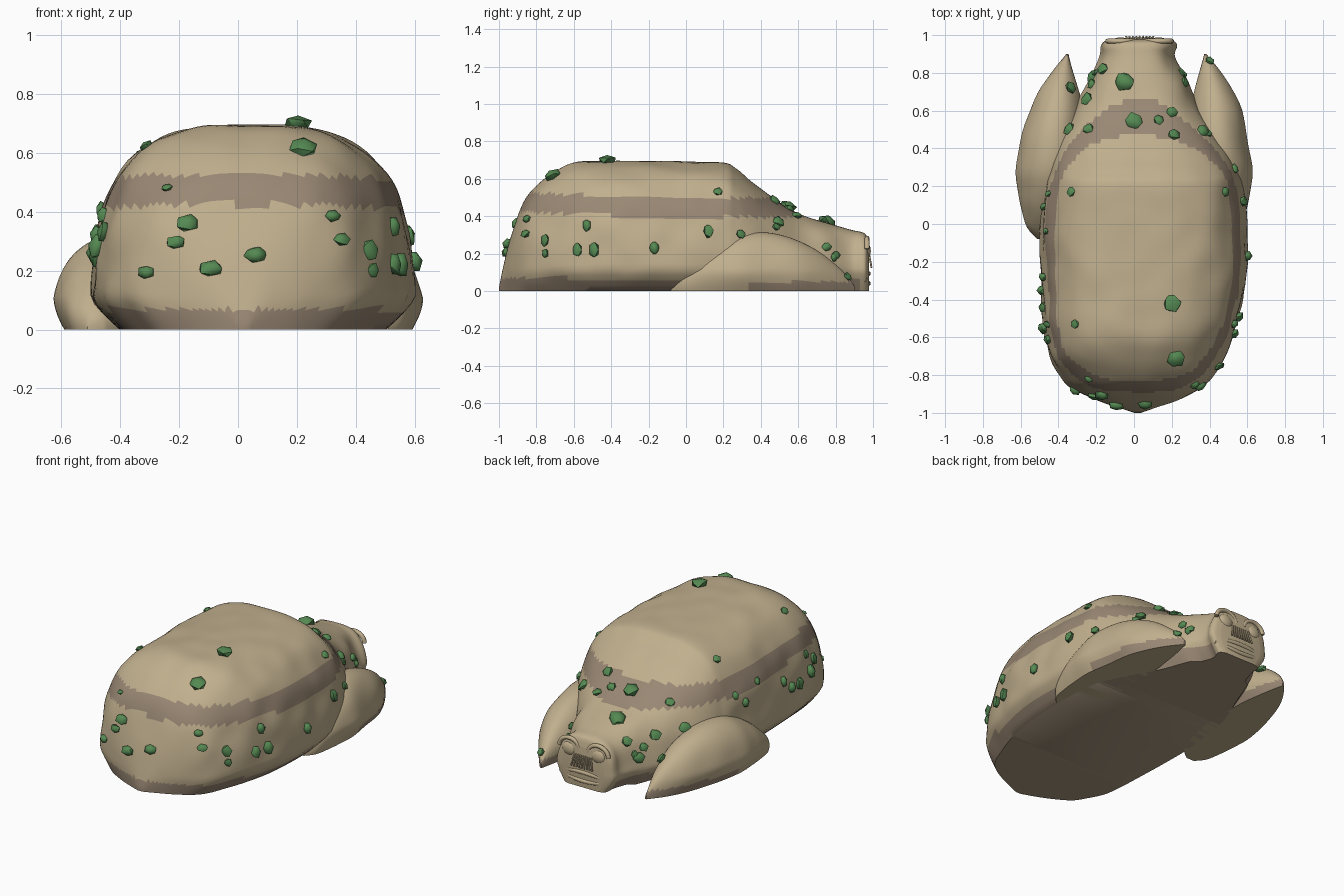
import bpy, bmesh, math, random
from mathutils import Vector, noise

if "Cube" in bpy.data.objects:
    bpy.data.objects.remove(bpy.data.objects["Cube"])

random.seed(4)


def material(name, rgb):
    m = bpy.data.materials.new(name)
    m.diffuse_color = (*rgb, 1)
    m.use_nodes = True
    m.node_tree.nodes["Principled BSDF"].inputs["Base Color"].default_value = m.diffuse_color
    return m


SAND = material("sand", (0.53, 0.43, 0.27))
BAND = material("taupe", (0.32, 0.245, 0.175))
BELLY = material("belly brown", (0.40, 0.315, 0.22))
MOSS = material("moss green", (0.09, 0.25, 0.085))


def finish(bm, name, mats, rule=None, angle=45):
    bmesh.ops.recalc_face_normals(bm, faces=bm.faces)
    for f in bm.faces:
        f.smooth = True
        if rule:
            f.material_index = rule(f.calc_center_median(), f.normal)
    me = bpy.data.meshes.new(name)
    bm.to_mesh(me)
    bm.free()
    for m in mats:
        me.materials.append(m)
    ob = bpy.data.objects.new(name, me)
    bpy.context.collection.objects.link(ob)
    bpy.context.view_layer.objects.active = ob
    ob.select_set(True)
    bpy.ops.object.shade_smooth_by_angle(angle=math.radians(angle))
    ob.select_set(False)
    return ob


def resample(rows, steps):
    """Smooth in-between sections, kept close to the neighbouring values."""
    out = []
    for i in range(len(rows) - 1):
        p = [rows[max(0, min(len(rows) - 1, i + k))] for k in (-1, 0, 1, 2)]
        for s in range(steps):
            t = s / steps
            row = []
            for a, b, c, d in zip(*p):
                v = 0.5 * (2 * b + (c - a) * t + (2 * a - 5 * b + 4 * c - d) * t * t
                           + (3 * b - a - 3 * c + d) * t ** 3)
                row.append(min(max(v, min(b, c) - 0.01), max(b, c) + 0.01))
            out.append(row)
    return out + [list(rows[-1])]


def loft(rows, power, count, tuck, bump):
    """Flat-bottomed rounded arches (y, x_left, x_right, height) joined along y."""
    bm = bmesh.new()
    rings = []
    for y, x0, x1, h in rows:
        ring = []
        for k in range(count + 1):
            a = math.pi * k / count
            c, s = math.cos(a), max(0, math.sin(a))
            r = (abs(c) ** power + s ** power) ** (-1 / power)
            z = max(0, h * r * s)
            narrow = 1 - tuck(y) * max(0, 1 - z / 0.11) ** 1.3
            p = Vector(((x0 + x1) / 2 + (x1 - x0) / 2 * r * c * narrow, y, z))
            n = noise.noise(p * 7) * bump * min(1, z / 0.1)
            p += Vector((c * n, 0, s * n * 0.5))
            ring.append(bm.verts.new(p))
        rings.append(ring)
    for a, b in zip(rings, rings[1:]):
        for k in range(count + 1):
            j = (k + 1) % (count + 1)
            bm.faces.new((a[k], a[j], b[j], b[k]))
    bm.faces.new(rings[0])
    bm.faces.new(rings[-1])
    return bm


# Body: shell, neck and head in one skin
BODY = [
    (-1.0, 0.0, 0.04, 0.02), (-0.97, -0.10, 0.13, 0.16), (-0.93, -0.21, 0.24, 0.31),
    (-0.87, -0.33, 0.36, 0.47), (-0.80, -0.39, 0.43, 0.56), (-0.70, -0.45, 0.48, 0.64),
    (-0.58, -0.475, 0.53, 0.69), (-0.40, -0.49, 0.58, 0.695), (-0.20, -0.50, 0.60, 0.695),
    (0.0, -0.50, 0.60, 0.69), (0.20, -0.475, 0.58, 0.685), (0.27, -0.46, 0.56, 0.65),
    (0.35, -0.44, 0.52, 0.585), (0.45, -0.40, 0.46, 0.51), (0.60, -0.32, 0.36, 0.415),
    (0.75, -0.25, 0.29, 0.365), (0.88, -0.185, 0.22, 0.325), (0.94, -0.18, 0.235, 0.312),
    (0.965, -0.165, 0.225, 0.295), (0.978, -0.12, 0.18, 0.25)]


def body_colour(c, n):
    if n.z < -0.95 and c.z < 0.01:
        return 2
    middle = max(0.475 - 0.05 * (c.y + 0.85) / 1.2, 0.447)
    if abs(c.z - middle) < 0.052:
        return 1
    return 1 if c.z < 0.07 and c.y < 0.93 else 0


finish(loft(resample(BODY, 5), 3, 76, lambda y: 0.18 if y < 0.8 else 0.3, 0.014),
       "body", [SAND, BAND, BELLY], body_colour)

# Flippers: the same section list mirrored to the other side
FLIPPER = [
    (-0.08, 0.45, 0.52, 0.04), (-0.02, 0.36, 0.585, 0.12), (0.08, 0.30, 0.615, 0.21),
    (0.18, 0.27, 0.63, 0.27), (0.30, 0.25, 0.638, 0.31), (0.45, 0.25, 0.61, 0.31),
    (0.60, 0.26, 0.56, 0.27), (0.72, 0.285, 0.505, 0.205), (0.82, 0.315, 0.435, 0.125),
    (0.90, 0.345, 0.36, 0.03)]


def flipper_colour(c, n):
    return 1 if 0.002 < c.z < 0.05 and c.y > 0.35 else 0


for side, name, shift in ((-1, "left_flipper", 0.0), (1, "right_flipper", 0.025)):
    rows = []
    for y, inner, outer, h in FLIPPER:
        move = shift * min(1, max(0, (y + 0.1) / 0.6))
        a, b = sorted((side * inner + move, side * outer + move * (y > 0.5)))
        rows.append((y, a, b, h))
    finish(loft(resample(rows, 4), 2.1, 44, lambda y: 0.25, 0.006), name, [SAND, BAND], flipper_colour)


# Face parts on the flat end of the head
def ball(name, loc, scale):
    bm = bmesh.new()
    bmesh.ops.create_uvsphere(bm, u_segments=20, v_segments=12, radius=1)
    bmesh.ops.scale(bm, vec=scale, verts=bm.verts)
    bmesh.ops.translate(bm, vec=loc, verts=bm.verts)
    return finish(bm, name, [SAND])


def tube(name, points, radius):
    cu = bpy.data.curves.new(name, 'CURVE')
    cu.dimensions = '3D'
    cu.bevel_depth = radius
    cu.bevel_resolution = 2
    cu.use_fill_caps = True
    sp = cu.splines.new('POLY')
    sp.points.add(len(points) - 1)
    for q, p in zip(sp.points, points):
        q.co = (*p, 1)
    cu.materials.append(SAND)
    bpy.context.collection.objects.link(bpy.data.objects.new(name, cu))


HX = 0.03
for side, name in ((-1, "left"), (1, "right")):
    ex = HX + side * 0.1
    ball(name + "_eye", (ex, 0.962, 0.215), (0.05, 0.026, 0.044))
    tube(name + "_brow", [(ex + 0.07 * math.cos(a), 0.968, 0.225 + 0.058 * math.sin(a))
                          for a in [math.pi * k / 12 for k in range(13)]], 0.013)
for k in range(9):
    x = HX + (k - 4) * 0.014
    tube("tooth", [(x, 0.978, 0.20), (x * 1.3 - HX * 0.3, 0.992, 0.125)], 0.005)
for z, bow, name in ((0.072, 0.022, "upper_lip"), (0.062, -0.022, "lower_lip")):
    tube(name, [(HX + 0.17 * t, 0.975 - 0.02 * t * t, z + bow * (1 - t * t))
                for t in [k / 8 - 1 for k in range(17)]], 0.013)

# Moss lumps: dropped onto the surface from above, behind and both sides
TOP = [
    (0.20, -0.42, 0.05), (0.22, -0.71, 0.05), (-0.31, -0.53, 0.026), (-0.33, 0.17, 0.027),
    (0.0, 0.54, 0.05), (0.13, 0.55, 0.03), (0.20, 0.59, 0.03), (0.21, 0.47, 0.035),
    (0.36, 0.49, 0.038), (0.39, 0.48, 0.026), (0.48, 0.17, 0.028), (0.53, 0.29, 0.028),
    (-0.34, 0.50, 0.036), (-0.24, 0.50, 0.03), (-0.245, 0.66, 0.038), (-0.215, 0.78, 0.038),
    (-0.22, 0.74, 0.03), (-0.16, 0.82, 0.034), (-0.05, 0.75, 0.054), (-0.34, 0.72, 0.035),
    (0.265, 0.75, 0.028), (0.25, 0.80, 0.026), (0.40, 0.86, 0.028)]
BACK = [
    (-0.24, 0.48, 0.022), (-0.17, 0.36, 0.042), (-0.21, 0.295, 0.034), (-0.31, 0.195, 0.034),
    (-0.09, 0.205, 0.042), (0.06, 0.25, 0.042), (0.32, 0.385, 0.032), (0.35, 0.305, 0.032)]
RIGHT = [
    (-0.75, 0.27, 0.037), (-0.75, 0.20, 0.028), (-0.58, 0.22, 0.038), (-0.53, 0.35, 0.035),
    (-0.49, 0.22, 0.042), (-0.17, 0.23, 0.04), (0.12, 0.32, 0.04), (0.79, 0.18, 0.027)]
LEFT = [
    (0.16, 0.39, 0.026), (0.09, 0.33, 0.032), (-0.04, 0.41, 0.026), (-0.28, 0.32, 0.034),
    (-0.35, 0.26, 0.04), (-0.44, 0.25, 0.04), (-0.55, 0.28, 0.046), (-0.61, 0.33, 0.038),
    (-0.53, 0.39, 0.03), (0.8, 0.2, 0.028)]

bpy.context.view_layer.update()
graph = bpy.context.evaluated_depsgraph_get()
spots = []
for group, start, aim, size in (
        (TOP, lambda a, b: (a, b, 2), (0, 0, -1), (1, 1, 0.9)),
        (BACK, lambda a, b: (a, -2, b), (0, 1, 0), (1, 1, 0.7)),
        (RIGHT, lambda a, b: (2, a, b), (-1, 0, 0), (1, 0.7, 1)),
        (LEFT, lambda a, b: (-2, a, b), (1, 0, 0), (1, 0.7, 1))):
    for a, b, r in group:
        hit = bpy.context.scene.ray_cast(graph, Vector(start(a, b)), Vector(aim))
        if hit[0]:
            spots.append((hit[1], hit[2], r, Vector(size)))
for loc, normal, r, size in spots:
    bm = bmesh.new()
    bmesh.ops.create_icosphere(bm, subdivisions=1, radius=r)
    turn = normal.to_track_quat('Z', 'Y').to_matrix()
    for v in bm.verts:
        v.co *= random.uniform(0.9, 1.12)
        v.co.z *= 0.6
        v.co = (turn @ v.co) * size + loc + normal * r * 0.2
    finish(bm, "moss_lump", [MOSS], angle=50)
